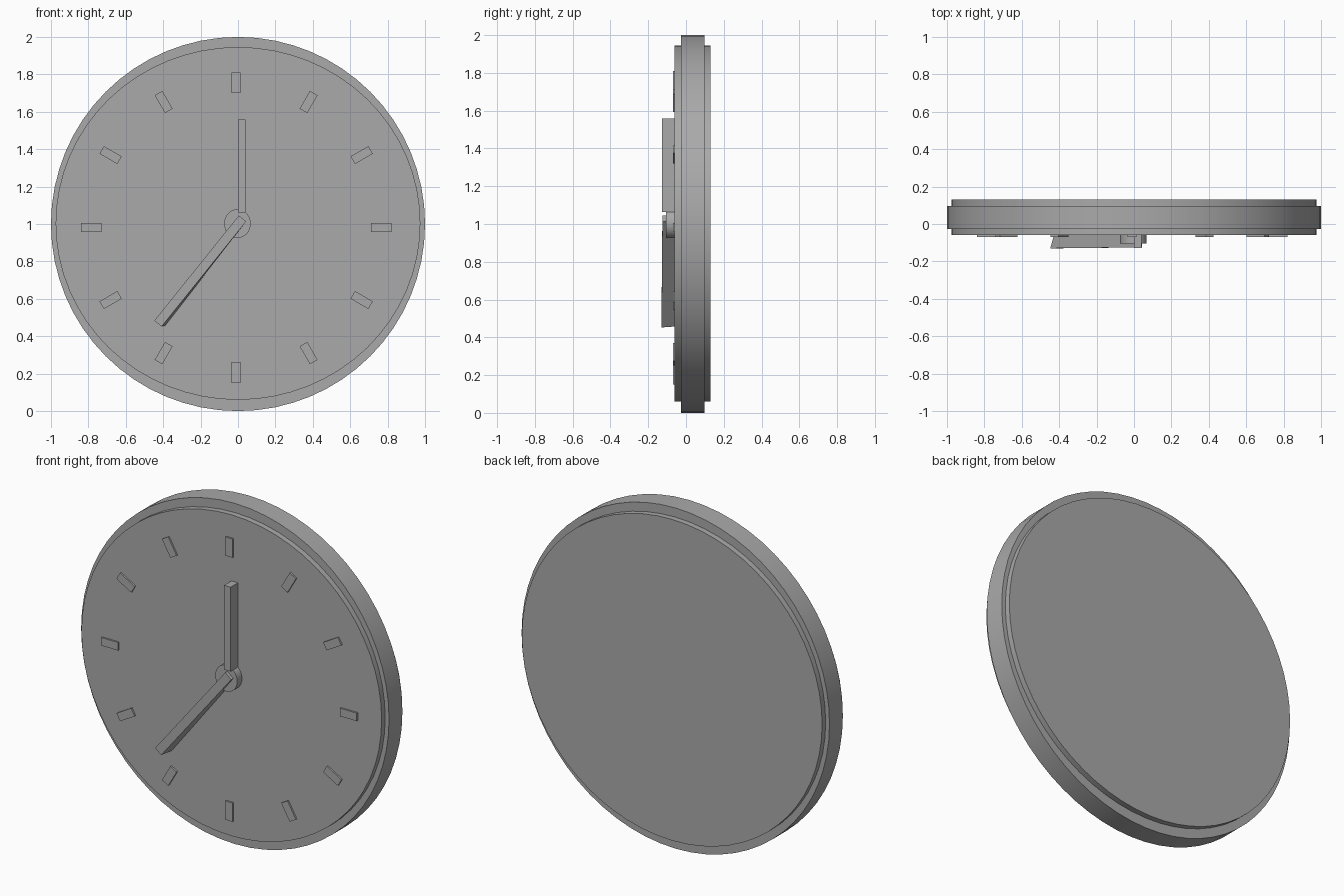
import bpy, math
from mathutils import Matrix, Vector

if "Cube" in bpy.data.objects:
    bpy.data.objects.remove(bpy.data.objects["Cube"])

grey = bpy.data.materials.new("mid_grey")
grey.diffuse_color = (0.4, 0.4, 0.4, 1)
grey.use_nodes = True
grey.node_tree.nodes["Principled BSDF"].inputs["Base Color"].default_value = grey.diffuse_color


def finish(ob, name):
    ob.name = name
    ob.data.materials.append(grey)
    return ob


def disc(name, x, z, rx, rz, y0, y1, sides):
    """Elliptical disc whose axis runs along y."""
    bpy.ops.mesh.primitive_cylinder_add(vertices=sides, radius=1, depth=1)
    ob = bpy.context.object
    ob.data.transform(Matrix.Translation((x, (y0 + y1) / 2, z))
                      @ Matrix.Diagonal((rx, y1 - y0, rz, 1))
                      @ Matrix.Rotation(math.pi / 2, 4, 'X'))
    bpy.ops.object.shade_smooth_by_angle(angle=math.radians(30))
    return finish(ob, name)


def box(name, size, matrix):
    bpy.ops.mesh.primitive_cube_add(size=1)
    ob = bpy.context.object
    ob.data.transform(matrix @ Matrix.Diagonal((*size, 1)))
    return finish(ob, name)


# Rim, with the slightly thicker dial body passing through it
disc("rim", 0, 1.0, 1.0, 1.0, -0.027, 0.097, 64)
disc("dial", 0, 1.003, 0.975, 0.943, -0.06, 0.13, 64)

# Hub at the centre of the hands
disc("hub", -0.003, 1.002, 0.071, 0.077, -0.105, -0.055, 32)

# Twelve hour markers around the dial
for i in range(12):
    m = (Matrix.Translation((-0.01, -0.0625, 0.981))
         @ Matrix.Rotation(i * math.tau / 12, 4, 'Y')
         @ Matrix.Translation((0, 0, 0.775)))
    box(f"hour_marker_{i + 1}", (0.047, 0.015, 0.11), m)

# Upright hand
box("upright_hand", (0.042, 0.07, 0.495), Matrix.Translation((0.02, -0.092, 1.31)))

# Slanted hand: a bar whose back leans slightly towards the right at the tip
head, tip = Vector((0.024, 0, 1.03)), Vector((-0.428, 0, 0.468))
side = (tip - head).cross(Vector((0, 1, 0))).normalized() * 0.025
verts = []
for end, front, lean in ((head, -0.125, 0.0), (tip, -0.13, 0.02)):
    for y, shift in ((front, 0), (-0.057, lean)):
        for s in (-1, 1):
            verts.append(end + side * s + Vector((shift, y, shift * 0.25)))
faces = [(0, 1, 3, 2), (4, 6, 7, 5), (0, 4, 5, 1), (2, 3, 7, 6), (0, 2, 6, 4), (1, 5, 7, 3)]
mesh = bpy.data.meshes.new("slanted_hand")
mesh.from_pydata(verts, [], faces)
# Make sure the faces point outwards
import bmesh
bm = bmesh.new()
bm.from_mesh(mesh)
bmesh.ops.recalc_face_normals(bm, faces=bm.faces)
bm.to_mesh(mesh)
bm.free()
hand = bpy.data.objects.new("slanted_hand", mesh)
bpy.context.collection.objects.link(hand)
finish(hand, "slanted_hand")
